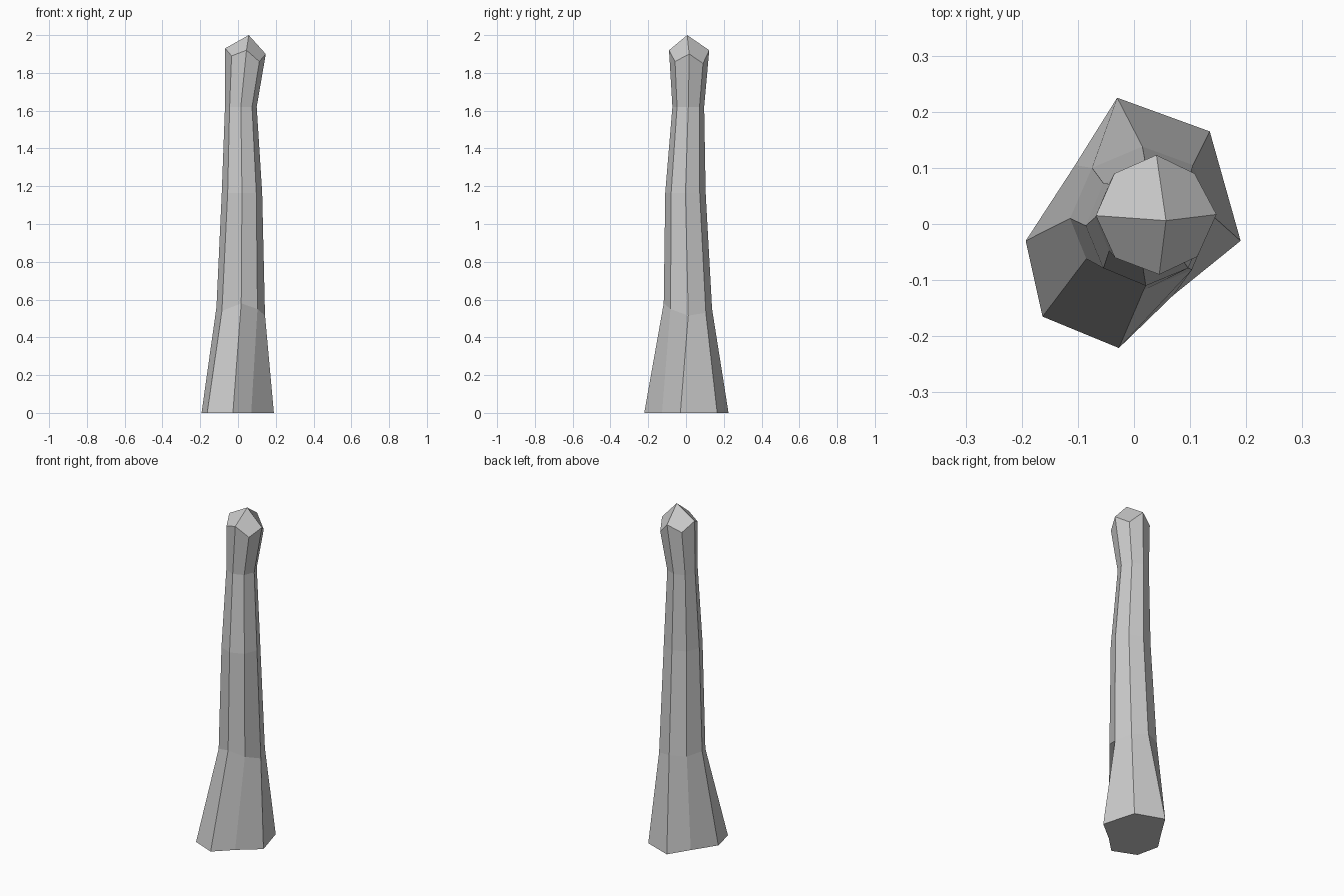
import bpy, bmesh
from math import cos, sin, pi


def even_ring(cx, cy, r, z):
    return [(cx + r * cos(i * pi / 4), cy + r * sin(i * pi / 4), z) for i in range(8)]


# Eight-sided cross-sections, counter-clockwise from +x
foot = [(0.19, -0.03, 0), (0.135, 0.165, 0), (-0.03, 0.225, 0), (-0.105, 0.105, 0),
        (-0.193, -0.03, 0), (-0.163, -0.165, 0), (-0.027, -0.221, 0), (0.07, -0.127, 0)]
flare = [(0.143, 0.012, 0.515), (0.105, 0.105, 0.53), (0.015, 0.138, 0.55), (-0.075, 0.10, 0.55),
         (-0.114, 0.01, 0.56), (-0.085, -0.062, 0.54), (0.017, -0.118, 0.58), (0.103, -0.082, 0.55)]
shaft = even_ring(0.021, -0.003, 0.107, 1.165)
neck = even_ring(0.015, 0.012, 0.084, 1.62)
head = [(0.147, 0.017, 1.90), (0.108, 0.09, 1.85), (0.04, 0.123, 1.92), (-0.035, 0.09, 1.88),
        (-0.068, 0.015, 1.93), (-0.034, -0.06, 1.89), (0.045, -0.09, 1.92), (0.113, -0.058, 1.86)]

# Bridge the sections into a post
bm = bmesh.new()
rings = [[bm.verts.new(p) for p in ring] for ring in (foot, flare, shaft, neck, head)]
for low, high in zip(rings, rings[1:]):
    for i in range(8):
        j = (i + 1) % 8
        bm.faces.new((low[i], low[j], high[j], high[i]))

# Flat underside and four-facet pointed top
bm.faces.new(rings[0][::-1])
tip = bm.verts.new((0.057, 0.006, 2.0))
top = rings[-1]
for i in range(0, 8, 2):
    bm.faces.new((tip, top[i], top[i + 1], top[(i + 2) % 8]))

bm.normal_update()
mesh = bpy.data.meshes.new("wooden_post")
bm.to_mesh(mesh)
bm.free()
bpy.context.collection.objects.link(bpy.data.objects.new("wooden_post", mesh))
